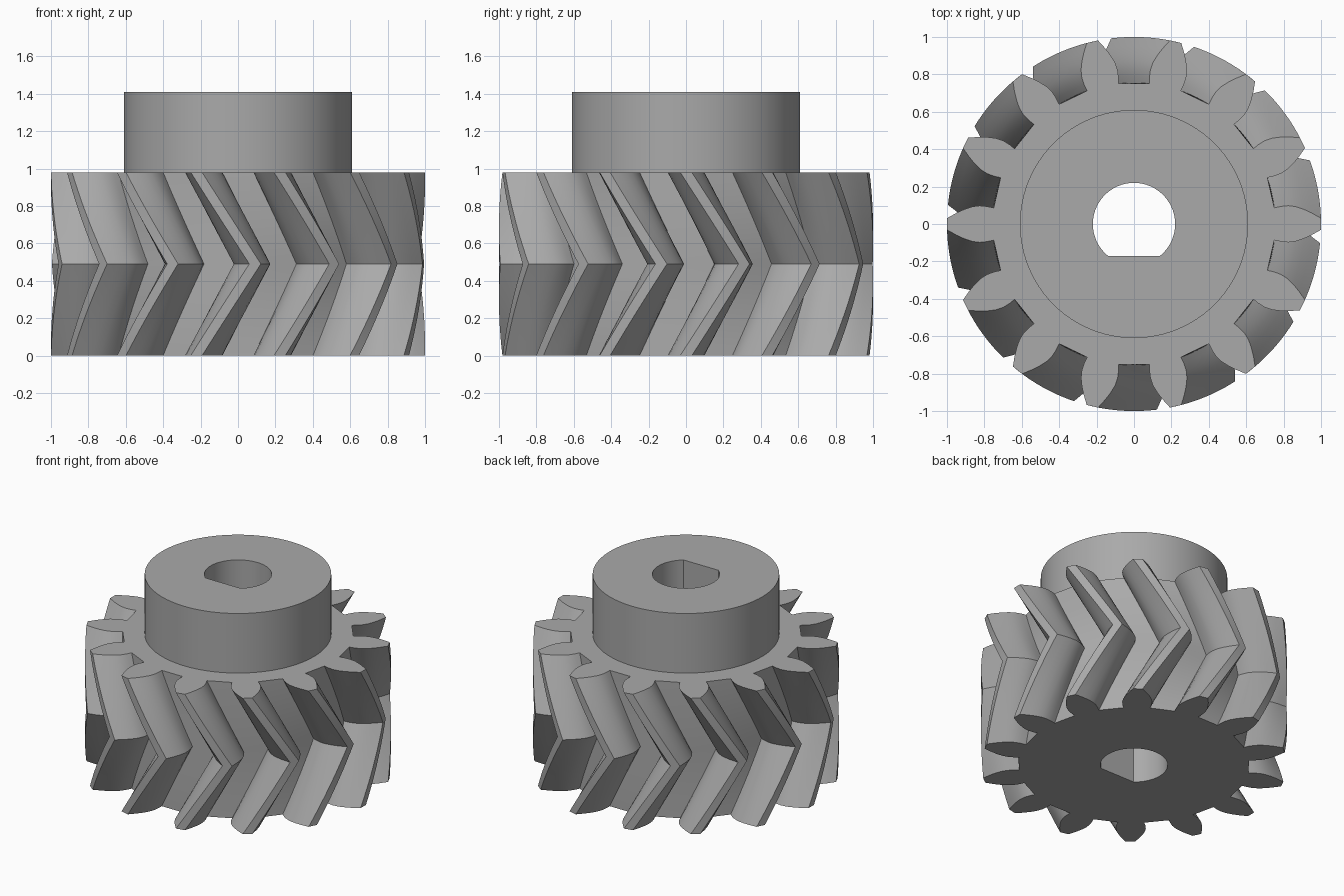
import bpy, bmesh
from math import sin, cos, pi, radians, asin, sqrt

cube = bpy.data.objects.get("Cube")
if cube:
    bpy.data.objects.remove(cube, do_unlink=True)

TEETH = 14
FACE_H, TOTAL_H = 0.98, 1.41
HUB_R, BORE_R, BORE_FLAT = 0.61, 0.22, -0.17
TWIST = radians(18.1)
SLICES = 20                      # even, so one ring lies on the chevron ridge

steel = bpy.data.materials.new("steel_grey")
steel.use_nodes = True
GREY = (0.4, 0.4, 0.4, 1)
steel.diffuse_color = GREY
steel.node_tree.nodes["Principled BSDF"].inputs["Base Color"].default_value = GREY


def tooth_outline():
    """Closed outline of all teeth, from (radius, half width) pairs."""
    flank = [(0.755, 0.086), (0.79, 0.094), (0.83, 0.098), (0.87, 0.093),
             (0.91, 0.079), (0.95, 0.06), (1.0, 0.031)]
    half = [(r, asin(w / r)) for r, w in flank]
    one = [(r, -a) for r, a in half] + [(r, a) for r, a in reversed(half)]
    return [(r, a + 2 * pi * k / TEETH) for k in range(TEETH) for r, a in one]


def circle(radius, count=96):
    return [(radius * cos(2 * pi * i / count), radius * sin(2 * pi * i / count))
            for i in range(count)]


def d_bore(count=48):
    """Round bore with one flat side facing the front."""
    start = asin(BORE_FLAT / BORE_R)
    sweep = pi - 2 * start
    return [(BORE_R * cos(start + sweep * i / count),
             BORE_R * sin(start + sweep * i / count)) for i in range(count + 1)]


def ring(bm, points, z):
    return [bm.verts.new((x, y, z)) for x, y in points]


def wall(bm, low, high, inward=False):
    n = len(low)
    for i in range(n):
        j = (i + 1) % n
        quad = [low[i], low[j], high[j], high[i]]
        bm.faces.new(quad[::-1] if inward else quad)


def cap(bm, outer, inner, up):
    """Flat face between two loops."""
    edges = []
    for loop in (outer, inner):
        for i, v in enumerate(loop):
            w = loop[(i + 1) % len(loop)]
            edges.append(bm.edges.get((v, w)) or bm.edges.new((v, w)))
    made = bmesh.ops.triangle_fill(bm, edges=edges, use_beauty=True,
                                   normal=(0, 0, up))["geom"]
    for f in made:
        if isinstance(f, bmesh.types.BMFace):
            f.normal_update()
            if f.normal.z * up < 0:
                f.normal_flip()


def finish(bm, name):
    mesh = bpy.data.meshes.new(name)
    bm.to_mesh(mesh)
    bm.free()
    mesh.materials.append(steel)
    obj = bpy.data.objects.new(name, mesh)
    bpy.context.collection.objects.link(obj)
    bpy.ops.object.select_all(action="DESELECT")
    obj.select_set(True)
    bpy.context.view_layer.objects.active = obj
    bpy.ops.object.shade_smooth_by_angle(angle=radians(25))


# Herringbone gear: outline twisted up to mid height and back again
bm = bmesh.new()
outline = tooth_outline()
rings = []
for s in range(SLICES + 1):
    t = s / SLICES
    turn = TWIST * (1 - abs(2 * t - 1))
    rings.append(ring(bm, [(r * cos(a + turn), r * sin(a + turn))
                           for r, a in outline], FACE_H * t))
for low, high in zip(rings, rings[1:]):
    wall(bm, low, high)
cap(bm, rings[0], ring(bm, d_bore(), 0), -1)
cap(bm, rings[-1], ring(bm, circle(HUB_R), FACE_H), 1)
finish(bm, "herringbone_gear")

# Hub collar, with the bore running down through the gear
bm = bmesh.new()
hub_top = ring(bm, circle(HUB_R), TOTAL_H)
wall(bm, ring(bm, circle(HUB_R), FACE_H), hub_top)
bore_top = ring(bm, d_bore(), TOTAL_H)
wall(bm, ring(bm, d_bore(), 0), bore_top, inward=True)
cap(bm, hub_top, bore_top, 1)
finish(bm, "hub_and_bore")
